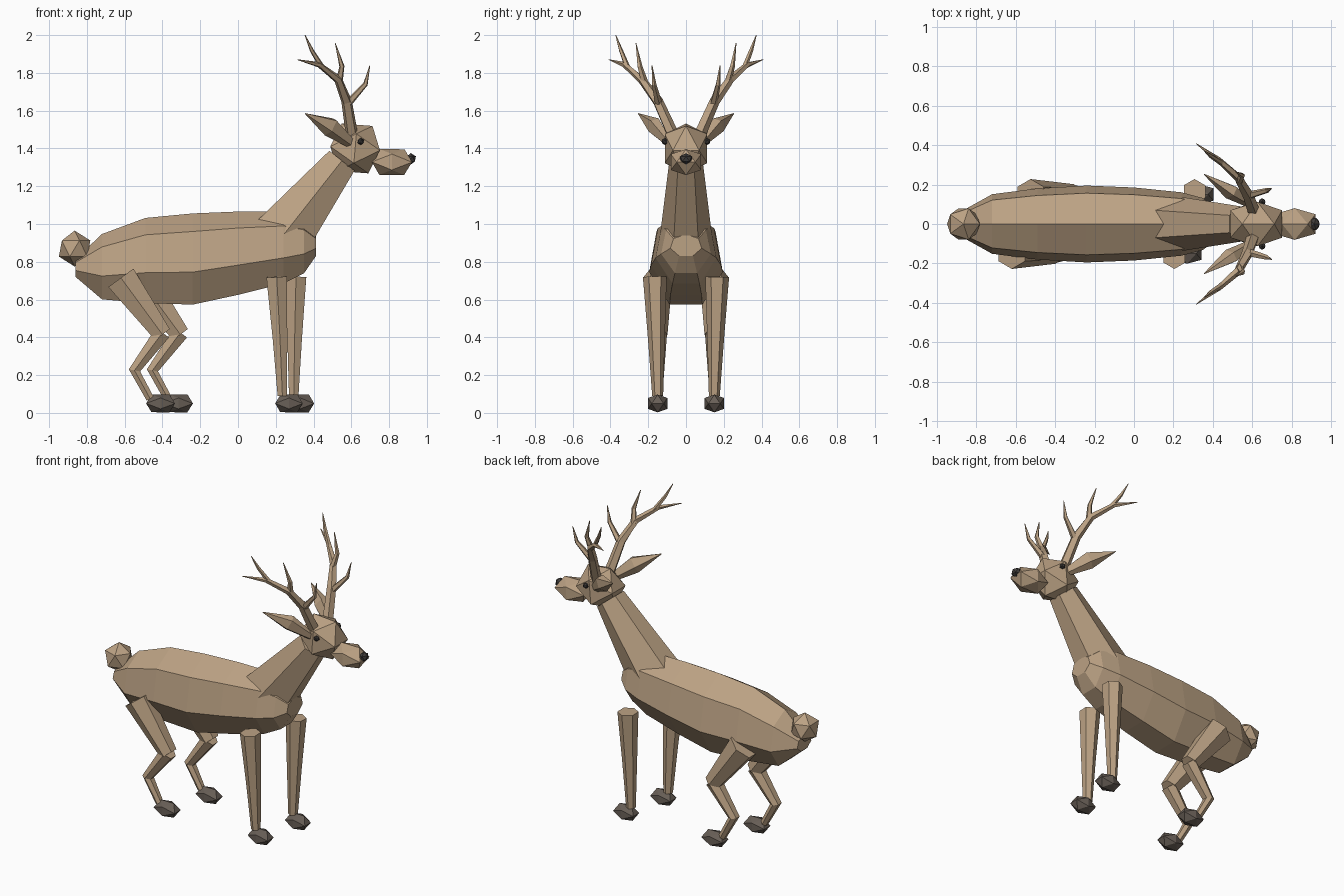
import bpy
import bmesh
from math import sin, cos, tau, radians
from mathutils import Vector, Matrix

cube = bpy.data.objects.get("Cube")
if cube:
    bpy.data.objects.remove(cube, do_unlink=True)


def material(name, rgb):
    mat = bpy.data.materials.new(name)
    mat.use_nodes = True
    mat.diffuse_color = (*rgb, 1)
    mat.node_tree.nodes["Principled BSDF"].inputs["Base Color"].default_value = (*rgb, 1)
    return mat


FUR = material("tan fur", (0.5, 0.36, 0.23))
HOOF = material("grey brown hoof", (0.14, 0.115, 0.095))
DARK = material("dark nose and eyes", (0.05, 0.045, 0.042))


def finish(name, bm, mat):
    bmesh.ops.recalc_face_normals(bm, faces=bm.faces)
    mesh = bpy.data.meshes.new(name)
    bm.to_mesh(mesh)
    bm.free()
    mesh.materials.append(mat)
    obj = bpy.data.objects.new(name, mesh)
    bpy.context.collection.objects.link(obj)
    return obj


def loft(name, rings, sides=6, phase=0.0, axis=None, mat=FUR):
    """Faceted tube; each ring is (centre, sideways radius, other radius)."""
    bm = bmesh.new()
    points = [Vector(r[0]) for r in rings]
    loops = []
    for i, (_, wide, deep) in enumerate(rings):
        if axis:
            along = Vector(axis).normalized()
        else:
            along = (points[min(i + 1, len(points) - 1)] - points[max(i - 1, 0)]).normalized()
        side = Vector((0, 1, 0))
        side = (side - along * side.dot(along)).normalized()
        up = along.cross(side)
        angles = [radians(phase) + tau * k / sides for k in range(sides)]
        loops.append([bm.verts.new(points[i] + side * wide * cos(a) + up * deep * sin(a))
                      for a in angles])
    for low, high in zip(loops, loops[1:]):
        for k in range(sides):
            n = (k + 1) % sides
            bm.faces.new((low[k], low[n], high[n], high[k]))
    bm.faces.new(loops[0])
    bm.faces.new(loops[-1])
    return finish(name, bm, mat)


def gem(name, centre, radii, tilt=0, mat=FUR):
    """Twenty-sided ball, pitched and then stretched."""
    bm = bmesh.new()
    bmesh.ops.create_icosphere(bm, subdivisions=1, radius=1)
    bm.transform(Matrix.Translation(centre) @ Matrix.Diagonal((*radii, 1))
                 @ Matrix.Rotation(radians(-tilt), 4, 'Y'))
    return finish(name, bm, mat)


# Seven-sided body with a ridge along the back: x, centre height, half width, radius
body = [(-0.86, 0.765, 0.075, 0.05), (-0.72, 0.765, 0.155, 0.182), (-0.49, 0.795, 0.185, 0.237),
        (-0.24, 0.802, 0.2, 0.254), (0, 0.834, 0.19, 0.232), (0.24, 0.865, 0.165, 0.2),
        (0.35, 0.875, 0.135, 0.15), (0.413, 0.885, 0.085, 0.06)]
loft("body", [((x, 0, z), w, r) for x, z, w, r in body], sides=7, phase=90, axis=(1, 0, 0))

# Neck, head and tail
loft("neck", [((0.223, 0, 0.92), 0.14, 0.18), ((0.55, 0, 1.335), 0.088, 0.098)])
gem("head", (0.62, 0, 1.4), (0.155, 0.132, 0.148), tilt=27)
gem("muzzle", (0.815, 0, 1.328), (0.125, 0.094, 0.08), tilt=31)
gem("nose", (0.915, 0, 1.345), (0.03, 0.036, 0.03), mat=DARK)
gem("tail", (-0.865, 0, 0.87), (0.093, 0.093, 0.095))

# Paired parts; "far" is the +y flank, "near" the -y flank
for label, s in (("far", 1), ("near", -1)):
    gem(label + "_eye", (0.65, s * 0.112, 1.437), (0.019, 0.019, 0.019), mat=DARK)

    # Leaf-shaped ear
    loft(label + "_ear", [((0.61, s * 0.085, 1.42), 0.012, 0.025),
                          ((0.49, s * 0.165, 1.515), 0.04, 0.055),
                          ((0.355, s * 0.253, 1.585), 0.002, 0.002)], sides=5, phase=90)

    # Antler beam and its three tines: x, y, z, radius
    antler = {
        "antler_beam": [(0.605, 0.065, 1.46, 0.034), (0.575, 0.15, 1.65, 0.029),
                        (0.53, 0.235, 1.765, 0.022), (0.43, 0.325, 1.843, 0.015),
                        (0.315, 0.408, 1.87, 0.002)],
        "antler_brow_tine": [(0.58, 0.145, 1.635, 0.021), (0.675, 0.17, 1.74, 0.013),
                             (0.698, 0.18, 1.84, 0.002)],
        "antler_middle_tine": [(0.535, 0.22, 1.75, 0.02), (0.55, 0.245, 1.835, 0.014),
                               (0.515, 0.265, 1.957, 0.002)],
        "antler_upper_tine": [(0.445, 0.31, 1.83, 0.015), (0.39, 0.345, 1.92, 0.011),
                              (0.355, 0.372, 2.0, 0.002)],
    }
    for part, path in antler.items():
        loft(label + "_" + part, [((x, s * y, z), r, r) for x, y, z, r in path], sides=5)

    # Front leg
    shift = 0.06 if s > 0 else 0
    front = [(0.205 + shift * 1.7, 0.165, 0.72, 0.063), (0.222 + shift * 1.3, 0.157, 0.4, 0.045),
             (0.235 + shift, 0.15, 0.09, 0.029)]
    loft(label + "_front_leg", [((x, s * y, z), r, r) for x, y, z, r in front])
    gem(label + "_front_hoof", (0.27 + shift, s * 0.15, 0.05), (0.086, 0.06, 0.055), 31, HOOF)

    # Hind leg in two overlapping pieces
    shift = 0.095 if s > 0 else 0
    loft(label + "_thigh", [((-0.62 + shift, s * 0.15, 0.715), 0.078, 0.095),
                            ((-0.4 + shift, s * 0.15, 0.415), 0.052, 0.056)])
    shin = [(-0.4, 0.425, 0.05), (-0.548, 0.225, 0.035), (-0.465, 0.075, 0.024)]
    loft(label + "_shin", [((x + shift, s * 0.15, z), r, r) for x, z, r in shin])
    gem(label + "_hind_hoof", (-0.41 + shift, s * 0.15, 0.05), (0.09, 0.06, 0.055), 31, HOOF)
